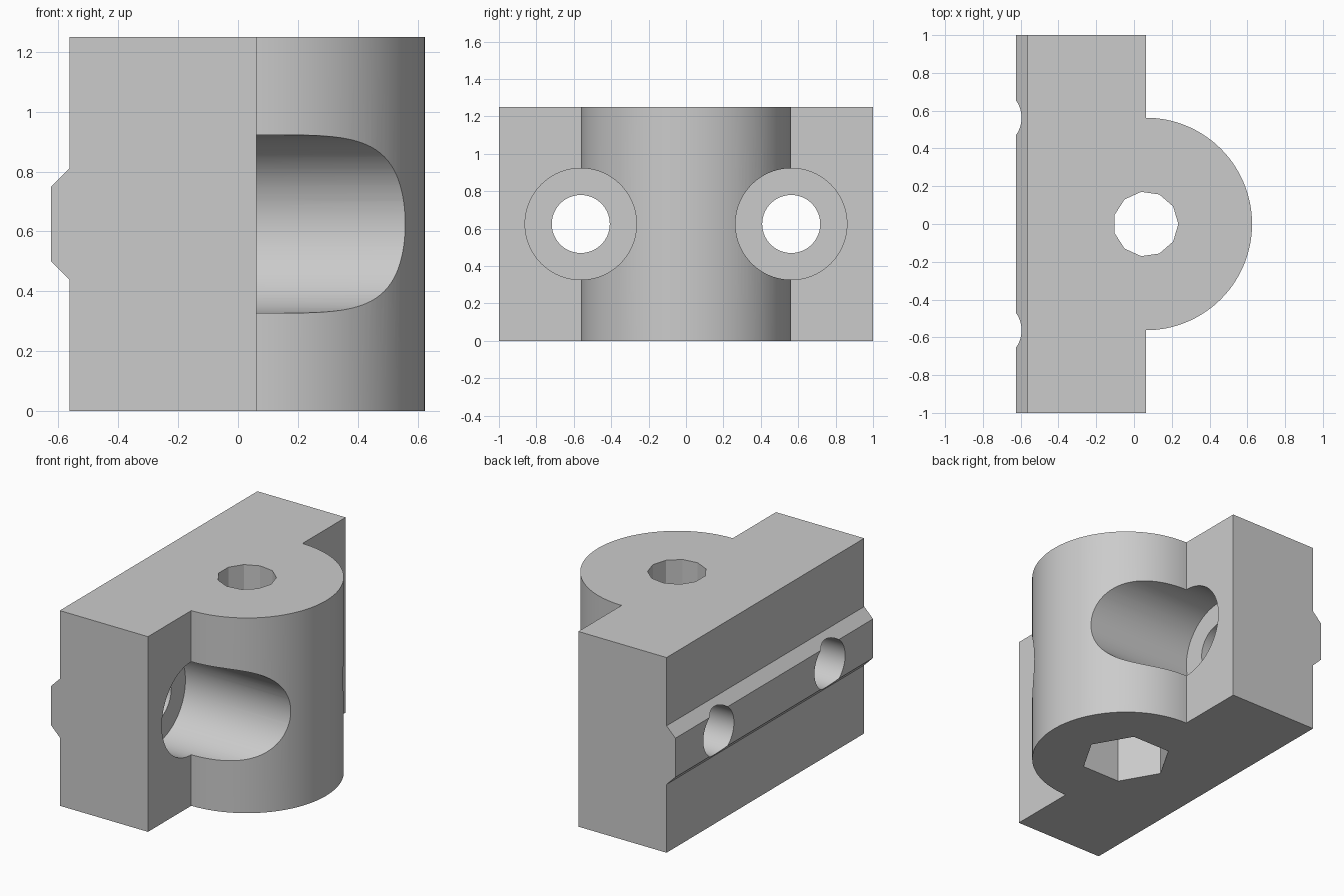
import bpy
import bmesh
from math import cos, sin, tau, radians
from mathutils import Vector

cube = bpy.data.objects.get("Cube")
if cube:
    bpy.data.objects.remove(cube, do_unlink=True)

HEIGHT = 1.25
MID_Z = HEIGHT / 2
FACE_X = 0.0625      # flat mounting face and drum axis
BACK_X = -0.5625
BOLT_Y = 0.5625

grey = bpy.data.materials.new("plain grey")
grey.use_nodes = True
grey.diffuse_color = (0.6, 0.6, 0.6, 1)
grey.node_tree.nodes["Principled BSDF"].inputs["Base Color"].default_value = grey.diffuse_color


def prism(name, points, sweep):
    """Extrude a closed outline along the sweep vector."""
    bm = bmesh.new()
    face = bm.faces.new([bm.verts.new(p) for p in points])
    made = bmesh.ops.extrude_face_region(bm, geom=[face], use_keep_orig=True)["geom"]
    verts = [v for v in made if isinstance(v, bmesh.types.BMVert)]
    bmesh.ops.translate(bm, verts=verts, vec=Vector(sweep))
    bmesh.ops.recalc_face_normals(bm, faces=bm.faces)
    mesh = bpy.data.meshes.new(name)
    bm.to_mesh(mesh)
    bm.free()
    mesh.materials.append(grey)
    obj = bpy.data.objects.new(name, mesh)
    bpy.context.collection.objects.link(obj)
    return obj


def upright(name, radius, sides, z0, z1):
    ring = [(FACE_X + radius * cos(tau * i / sides), radius * sin(tau * i / sides), z0)
            for i in range(sides)]
    return prism(name, ring, (0, 0, z1 - z0))


def crosswise(name, radius, y, x0, x1):
    sides = 96
    ring = [(x0, y + radius * cos(tau * i / sides), MID_Z + radius * sin(tau * i / sides))
            for i in range(sides)]
    return prism(name, ring, (x1 - x0, 0, 0))


def combine(target, other, operation):
    other.hide_render = True
    mod = target.modifiers.new(other.name, "BOOLEAN")
    mod.operation = operation
    mod.solver = "EXACT"
    mod.object = other
    bpy.context.view_layer.objects.active = target
    bpy.ops.object.modifier_apply(modifier=mod.name)
    bpy.data.objects.remove(other, do_unlink=True)


# Block with a bevelled locating ridge along its back
half = [(FACE_X, MID_Z), (BACK_X, MID_Z), (BACK_X, 0.1875), (BACK_X - 0.0625, 0.125)]
profile = [(FACE_X, 0), (BACK_X, 0)]
profile += [(x, MID_Z - h) for x, h in half[2:]]
profile += [(x, MID_Z + h) for x, h in reversed(half[2:])]
profile += [(BACK_X, HEIGHT), (FACE_X, HEIGHT)]
body = prism("mounting_block", [(x, -1, z) for x, z in profile], (0, 2, 0))

# Round drum
combine(body, upright("drum", 0.5625, 160, 0, HEIGHT), "UNION")

# Bolt holes with wide counterbores on both sides
for y in (-BOLT_Y, BOLT_Y):
    combine(body, crosswise("counterbore", 0.298, y, -0.1875, 0.8), "DIFFERENCE")
    combine(body, crosswise("bolt_hole", 0.155, y, -0.8, 0), "DIFFERENCE")

# Vertical hole with a hexagonal nut pocket underneath
combine(body, upright("centre_hole", 0.172, 11, -0.1, HEIGHT + 0.1), "DIFFERENCE")
combine(body, upright("nut_pocket", 0.27, 6, -0.1, 0.5), "DIFFERENCE")

# Merge coplanar pieces and shade
bm = bmesh.new()
bm.from_mesh(body.data)
bmesh.ops.remove_doubles(bm, verts=bm.verts, dist=0.00005)
bmesh.ops.recalc_face_normals(bm, faces=bm.faces)
bm.to_mesh(body.data)
bm.free()
bpy.ops.object.select_all(action="DESELECT")
body.select_set(True)
bpy.context.view_layer.objects.active = body
bpy.ops.object.shade_smooth_by_angle(angle=radians(25))
